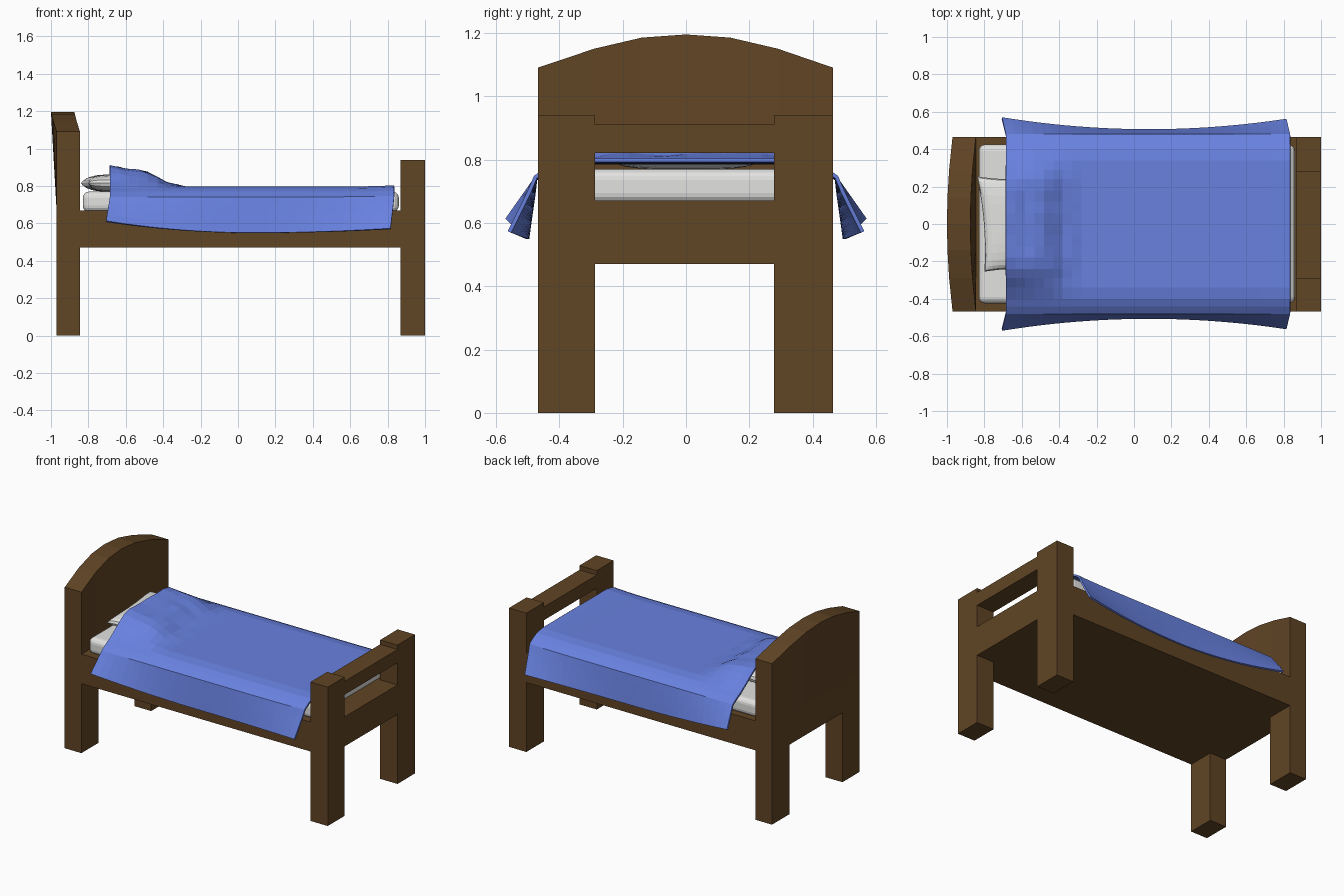
import bpy, bmesh, random
from math import cos, pi

random.seed(4)
cube = bpy.data.objects.get("Cube")
if cube:
    bpy.data.objects.remove(cube, do_unlink=True)


def material(name, rgb):
    m = bpy.data.materials.new(name)
    m.use_nodes = True
    m.diffuse_color = (*rgb, 1)
    m.node_tree.nodes["Principled BSDF"].inputs["Base Color"].default_value = (*rgb, 1)
    return m


wood = material("brown wood", (0.117, 0.058, 0.018))
blue = material("blue cloth", (0.138, 0.22, 0.74))
white = material("white linen", (0.76, 0.76, 0.75))


def finish(bm, name, mat):
    bmesh.ops.remove_doubles(bm, verts=bm.verts, dist=0.0005)
    bmesh.ops.recalc_face_normals(bm, faces=bm.faces)
    mesh = bpy.data.meshes.new(name)
    bm.to_mesh(mesh)
    bm.free()
    mesh.materials.append(mat)
    ob = bpy.data.objects.new(name, mesh)
    bpy.context.collection.objects.link(ob)
    return ob


def sheet(bm, rows):
    """Skin a grid of points with quads."""
    grid = [[bm.verts.new(p) for p in row] for row in rows]
    for a, b in zip(grid, grid[1:]):
        for i in range(len(a) - 1):
            bm.faces.new((a[i], b[i], b[i + 1], a[i + 1]))


def lerp(points, t):
    """Piecewise linear lookup."""
    for (a, u), (b, v) in zip(points, points[1:]):
        if t <= b:
            return u + (v - u) * max(0, t - a) / (b - a)
    return points[-1][1]


# Frame: one clean shell around filled cells (legs, base, footboard)
axes = [(-0.97, -0.845, 0.87, 1.0),
        (-0.468, -0.288, 0.278, 0.465),
        (0, 0.47, 0.67, 0.82, 0.91, 0.94)]


def filled(i, j, k):
    if not (0 <= i < 3 and 0 <= j < 3 and 0 <= k < 5):
        return False
    post = j != 1
    if k == 0:
        return post and i != 1
    if k == 1:
        return True
    return i == 2 and (post or k == 3)


bm = bmesh.new()
for i in range(3):
    for j in range(3):
        for k in range(5):
            if not filled(i, j, k):
                continue
            for axis in range(3):
                for side in (0, 1):
                    cell = [i, j, k]
                    cell[axis] += 2 * side - 1
                    if filled(*cell):
                        continue
                    corners = []
                    for da, db in ((0, 0), (1, 0), (1, 1), (0, 1)):
                        c = [i, j, k]
                        c[axis] += side
                        c[(axis + 1) % 3] += da
                        c[(axis + 2) % 3] += db
                        corners.append(bm.verts.new([axes[n][c[n]] for n in range(3)]))
                    bm.faces.new(corners)
finish(bm, "bed_frame", wood)

# Headboard: arched top, bowed backwards towards its middle
arch = [(-0.468, 1.09), (-0.29, 1.15), (-0.14, 1.185), (0, 1.195),
        (0.14, 1.185), (0.29, 1.15), (0.465, 1.09)]
rows = []
for y, top in arch:
    bow = 0.03 * (1 - (y / 0.468) ** 2)
    rows.append([(-0.97, y, 0.67), (-0.97 - bow, y, top),
                 (-0.845 - bow, y, top), (-0.845, y, 0.67), (-0.97, y, 0.67)])
bm = bmesh.new()
sheet(bm, rows)
for row in (rows[0], rows[-1]):
    bm.faces.new([bm.verts.new(p) for p in row[:4]])
finish(bm, "headboard", wood)

# Mattress: rounded slab
bm = bmesh.new()
bmesh.ops.create_cube(bm, size=1)
for v in bm.verts:
    v.co = (0.015 + v.co.x * 1.69, v.co.y * 0.85, 0.715 + v.co.z * 0.11)
mattress = finish(bm, "mattress", white)
bevel = mattress.modifiers.new("round", "BEVEL")
bevel.width, bevel.segments = 0.035, 4

# Pillow: two puffed sheets with drawn-in edges
bm = bmesh.new()
steps = [-cos(pi * n / 14) for n in range(15)]
for sign in (-1, 1):
    rows = []
    for u in steps:
        row = []
        for v in steps:
            puff = max(0, (1 - u ** 4) * (1 - v ** 4)) ** 0.4
            x = -0.64 + 0.18 * u * (0.9 + 0.1 * v * v) - 0.02 * v
            y = 0.255 * v * (0.94 + 0.06 * u * u)
            row.append((x, y, 0.815 + sign * 0.046 * puff))
        rows.append(row)
    sheet(bm, rows)
finish(bm, "pillow", white)

# Blanket: raised over the pillow, hanging flared down both sides
bump = [(-0.7, 0.115), (-0.6, 0.095), (-0.5, 0.085), (-0.45, 0.06),
        (-0.38, 0.02), (-0.28, 0)]
across = [0, 0.06, 0.12, 0.18, 0.24, 0.29, 0.34, 0.40, 0.44, 0.48]
edge_drop = [(0.34, 0), (0.40, 0.01), (0.44, 0.028), (0.48, 0.055)]


def blanket_point(x, side, n):
    t = (x - 0.1) / 0.75
    if n < len(across):
        y = across[n]
        fade = 1 if y < 0.2 else max(0, 0.5 + 0.5 * cos(pi * min(1, (y - 0.2) / 0.22)))
        lift = lerp(bump, x) * fade
        z = 0.797 + lift - lerp(edge_drop, y) + 0.008 * max(0, t) ** 8
        if lift > 0.01 and n > 0:
            z += random.uniform(-0.004, 0.004)
        return (x, side * y, z)
    # Hanging part runs straight to a curved hem
    f = (n - len(across) + 1) / 4
    hem_y = 0.507 + 0.058 * t * t
    hem_z = 0.55 + (0.058 if t < 0 else 0.025) * t * t
    return (x - 0.02 * f, side * (0.48 + (hem_y - 0.48) * f), 0.742 + (hem_z - 0.742) * f)


bm = bmesh.new()
count = len(across) + 4
for side in (1, -1):
    rows = []
    for i in range(31):
        x = -0.685 + 1.52 * i / 30
        rows.append([blanket_point(x, side, n) for n in range(count)])
    sheet(bm, rows)
blanket = finish(bm, "blanket", blue)
# Make sure the outside faces upwards so thickness grows inwards
if sum(p.normal.z for p in blanket.data.polygons) < 0:
    blanket.data.flip_normals()
solid = blanket.modifiers.new("thickness", "SOLIDIFY")
solid.thickness, solid.offset = 0.012, -1
